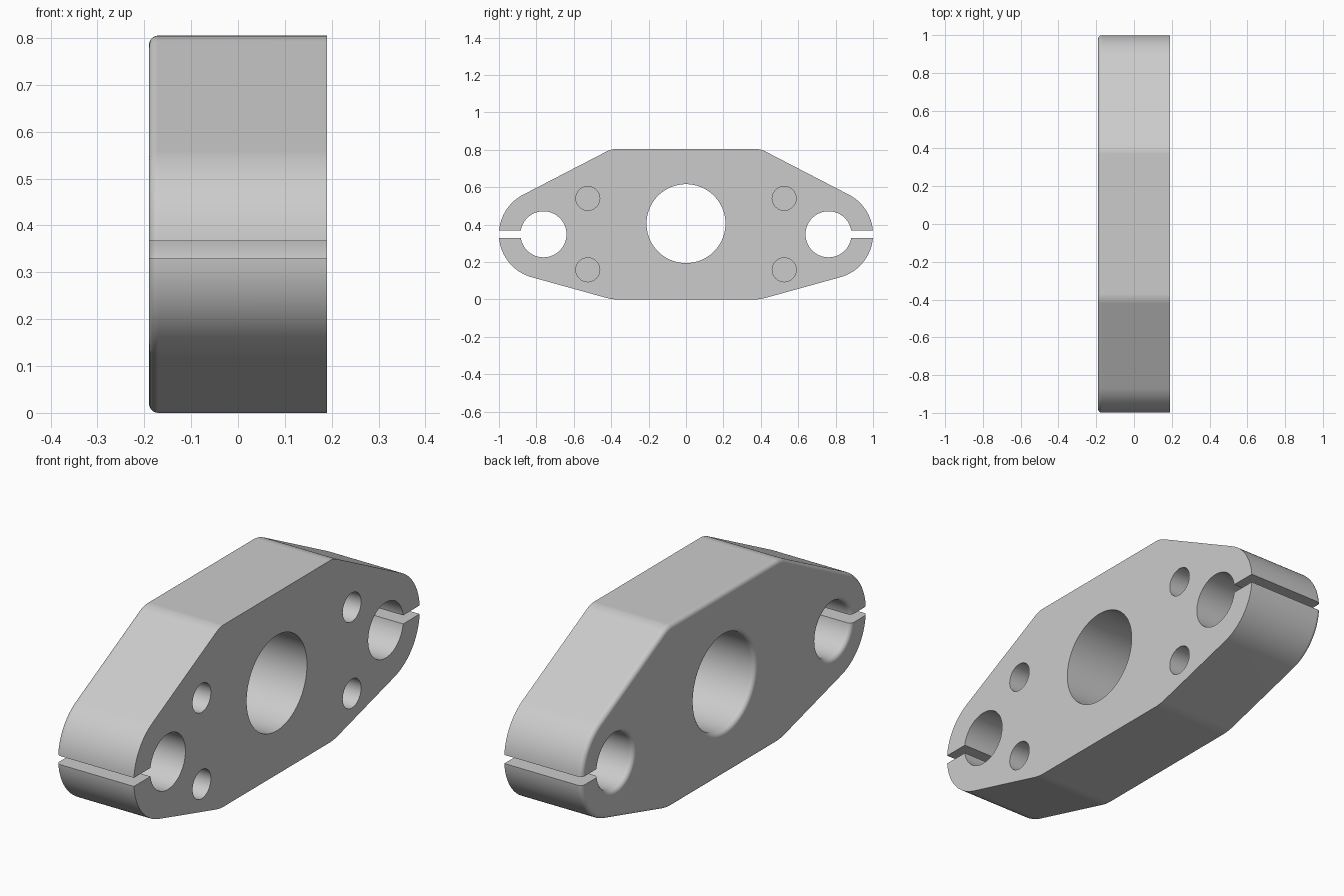
import bpy
import bmesh
from math import acos, atan2, cos, hypot, pi, sin
from mathutils import Matrix

if "Cube" in bpy.data.objects:
    bpy.data.objects.remove(bpy.data.objects["Cube"])

HALF = 0.19            # half thickness along x
HEIGHT = 0.805
FILLET = 0.02
END_Y, END_Z, END_R = 0.762, 0.348, 0.238
CORNER_Y = 0.397

metal = bpy.data.materials.new("grey metal")
metal.use_nodes = True
GREY = (0.6, 0.6, 0.6, 1)
metal.diffuse_color = GREY
metal.node_tree.nodes["Principled BSDF"].inputs["Base Color"].default_value = GREY


def add_object(name, bm):
    bmesh.ops.recalc_face_normals(bm, faces=bm.faces)
    mesh = bpy.data.meshes.new(name)
    bm.to_mesh(mesh)
    bm.free()
    mesh.materials.append(metal)
    obj = bpy.data.objects.new(name, mesh)
    bpy.context.collection.objects.link(obj)
    return obj


def tangent_angle(z, side):
    """Angle on the end arc where the line from a corner touches it."""
    dy, dz = CORNER_Y - END_Y, z - END_Z
    return atan2(dz, dy) - side * acos(END_R / hypot(dy, dz))


def build_plate():
    low, high = tangent_angle(0, -1), tangent_angle(HEIGHT, 1)
    steps = 40
    half = [(CORNER_Y, 0)]
    for i in range(steps + 1):
        a = low + (high - low) * i / steps
        half.append((END_Y + END_R * cos(a), END_Z + END_R * sin(a)))
    half.append((CORNER_Y, HEIGHT))
    outline = half + [(-y, z) for y, z in reversed(half)]

    bm = bmesh.new()
    face = bm.faces.new([bm.verts.new((-HALF, y, z)) for y, z in outline])
    ext = bmesh.ops.extrude_face_region(bm, geom=[face])
    moved = [v for v in ext["geom"] if isinstance(v, bmesh.types.BMVert)]
    bmesh.ops.translate(bm, verts=moved, vec=(2 * HALF, 0, 0))
    bmesh.ops.recalc_face_normals(bm, faces=bm.faces)
    # soften the four blunt corners, then round the rim of the -x face
    corners = [e for e in bm.edges
               if all(abs(abs(v.co.y) - CORNER_Y) < 1e-4 for v in e.verts)
               and abs(e.verts[0].co.x - e.verts[1].co.x) > HALF]
    bmesh.ops.bevel(bm, geom=corners, offset=0.025, segments=4, profile=0.5, affect='EDGES')
    rim = [e for e in bm.edges if all(v.co.x < -HALF + 1e-4 for v in e.verts)]
    bmesh.ops.bevel(bm, geom=rim, offset=FILLET, segments=5, profile=0.5, affect='EDGES')
    return add_object("clamp_plate", bm)


def hole_cutter(y, z, r, start, flared, sides):
    """Turned cutter along x, flared at the -x face to leave a rounded rim."""
    profile = [(start, r)]
    if flared:
        profile = [(-HALF - 0.02, r + FILLET)]
        for i in range(6):
            a = pi / 2 * i / 5
            profile.append((-HALF + FILLET * (1 - cos(a)), r + FILLET * (1 - sin(a))))
    profile.append((HALF + 0.05, r))
    bm = bmesh.new()
    rings = [[bm.verts.new((x, y + rad * cos(2 * pi * i / sides), z + rad * sin(2 * pi * i / sides)))
              for i in range(sides)] for x, rad in profile]
    for a, b in zip(rings, rings[1:]):
        for i in range(sides):
            j = (i + 1) % sides
            bm.faces.new((a[i], a[j], b[j], b[i]))
    bm.faces.new(rings[0])
    bm.faces.new(rings[-1])
    return add_object("hole_cutter", bm)


def slot_cutter(side):
    bm = bmesh.new()
    bmesh.ops.create_cube(bm, size=1, matrix=Matrix.Translation((0, side * 0.95, END_Z))
                          @ Matrix.Diagonal((1, 0.26, 0.038, 1)))
    return add_object("slot_cutter", bm)


plate = build_plate()

# centre bore, clamp bores, blind screw holes and clamp slots
cutters = [hole_cutter(0, 0.405, 0.211, 0, True, 96)]
for side in (-1, 1):
    cutters.append(hole_cutter(side * END_Y, END_Z, 0.123, 0, True, 72))
    for z in (0.158, 0.54):
        cutters.append(hole_cutter(side * 0.525, z, 0.064, -0.1, False, 48))
    cutters.append(slot_cutter(side))

bpy.context.view_layer.objects.active = plate
plate.select_set(True)
for cutter in cutters:
    cutter.hide_render = True
    mod = plate.modifiers.new("cut", 'BOOLEAN')
    mod.operation = 'DIFFERENCE'
    mod.solver = 'EXACT'
    mod.object = cutter
    bpy.ops.object.modifier_apply(modifier=mod.name)
    bpy.data.objects.remove(cutter)

# smooth curved walls while the flat faces stay flat
bpy.ops.object.shade_smooth_by_angle(angle=pi / 6)
weighted = plate.modifiers.new("flat faces", 'WEIGHTED_NORMAL')
weighted.keep_sharp = True
